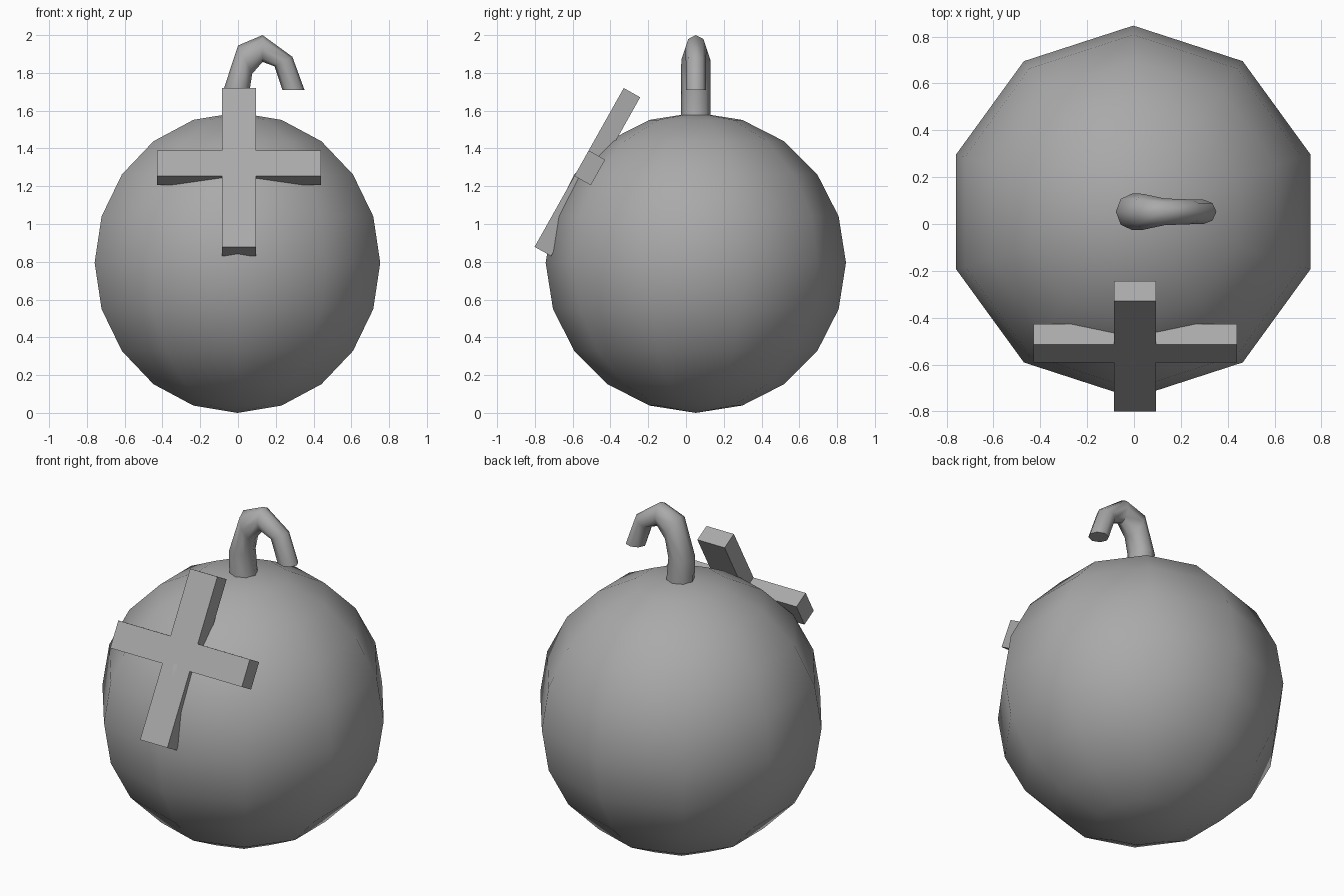
import bpy, bmesh, math
from mathutils import Matrix, Vector

cube = bpy.data.objects.get("Cube")
if cube:
    bpy.data.objects.remove(cube, do_unlink=True)

GREY = (0.4, 0.4, 0.4, 1)
grey = bpy.data.materials.new("plain grey")
grey.use_nodes = True
grey.diffuse_color = GREY
grey.node_tree.nodes["Principled BSDF"].inputs["Base Color"].default_value = GREY


def add_object(name, bm, smooth_angle=None):
    bmesh.ops.recalc_face_normals(bm, faces=bm.faces)
    mesh = bpy.data.meshes.new(name)
    bm.to_mesh(mesh)
    bm.free()
    mesh.materials.append(grey)
    obj = bpy.data.objects.new(name, mesh)
    bpy.context.collection.objects.link(obj)
    if smooth_angle:
        bpy.ops.object.select_all(action='DESELECT')
        obj.select_set(True)
        bpy.context.view_layer.objects.active = obj
        bpy.ops.object.shade_smooth_by_angle(angle=math.radians(smooth_angle))
    return obj


# Round body: coarse ten-sided sphere
R, CY = 0.795, 0.052
bm = bmesh.new()
bmesh.ops.create_uvsphere(bm, u_segments=10, v_segments=10, radius=R,
                          matrix=Matrix.Translation((-0.003, CY, R)))
add_object("body", bm, 60)

# Cross plate: outline extruded and leaned back against the body
w, h, arm, low, high, depth = 0.09, 0.482, 0.434, -0.052, 0.103, 0.1
half = [(w, -h), (w, low), (arm, low), (arm, high), (w, high), (w, h)]
outline = half + [(-x, z) for x, z in reversed(half)]
bm = bmesh.new()
face = bm.faces.new([bm.verts.new((x, -depth / 2, z)) for x, z in outline])
ext = bmesh.ops.extrude_face_region(bm, geom=[face])
back = [v for v in ext["geom"] if isinstance(v, bmesh.types.BMVert)]
bmesh.ops.translate(bm, verts=back, vec=(0, depth, 0))
lean = Matrix.Translation((0.005, -0.522, 1.275)) @ Matrix.Rotation(math.radians(-29.3), 4, 'X')
bm.transform(lean)
add_object("cross_plate", bm)

# Hooked stem: each ring spans an outer and an inner point, with a width in y
rings = [((-0.078, 1.57), (0.078, 1.57), 0.078),
         ((-0.077, 1.71), (0.062, 1.71), 0.078),
         ((0.0, 1.945), (0.075, 1.795), 0.077),
         ((0.13, 2.0), (0.13, 1.858), 0.057),
         ((0.288, 1.885), (0.193, 1.835), 0.053),
         ((0.352, 1.71), (0.235, 1.71), 0.053)]
SIDES = 8
bm = bmesh.new()
loops = []
for outer, inner, ry in rings:
    a, b = Vector((outer[0], CY, outer[1])), Vector((inner[0], CY, inner[1]))
    mid, axis = (a + b) / 2, (a - b) / 2
    turns = [2 * math.pi * i / SIDES for i in range(SIDES)]
    loops.append([bm.verts.new(mid + axis * math.cos(t) + Vector((0, ry * math.sin(t), 0)))
                  for t in turns])
for lo, hi in zip(loops, loops[1:]):
    for i in range(SIDES):
        j = (i + 1) % SIDES
        bm.faces.new((lo[i], lo[j], hi[j], hi[i]))
bm.faces.new(loops[0])
bm.faces.new(loops[-1])
add_object("hooked_stem", bm, 60)
